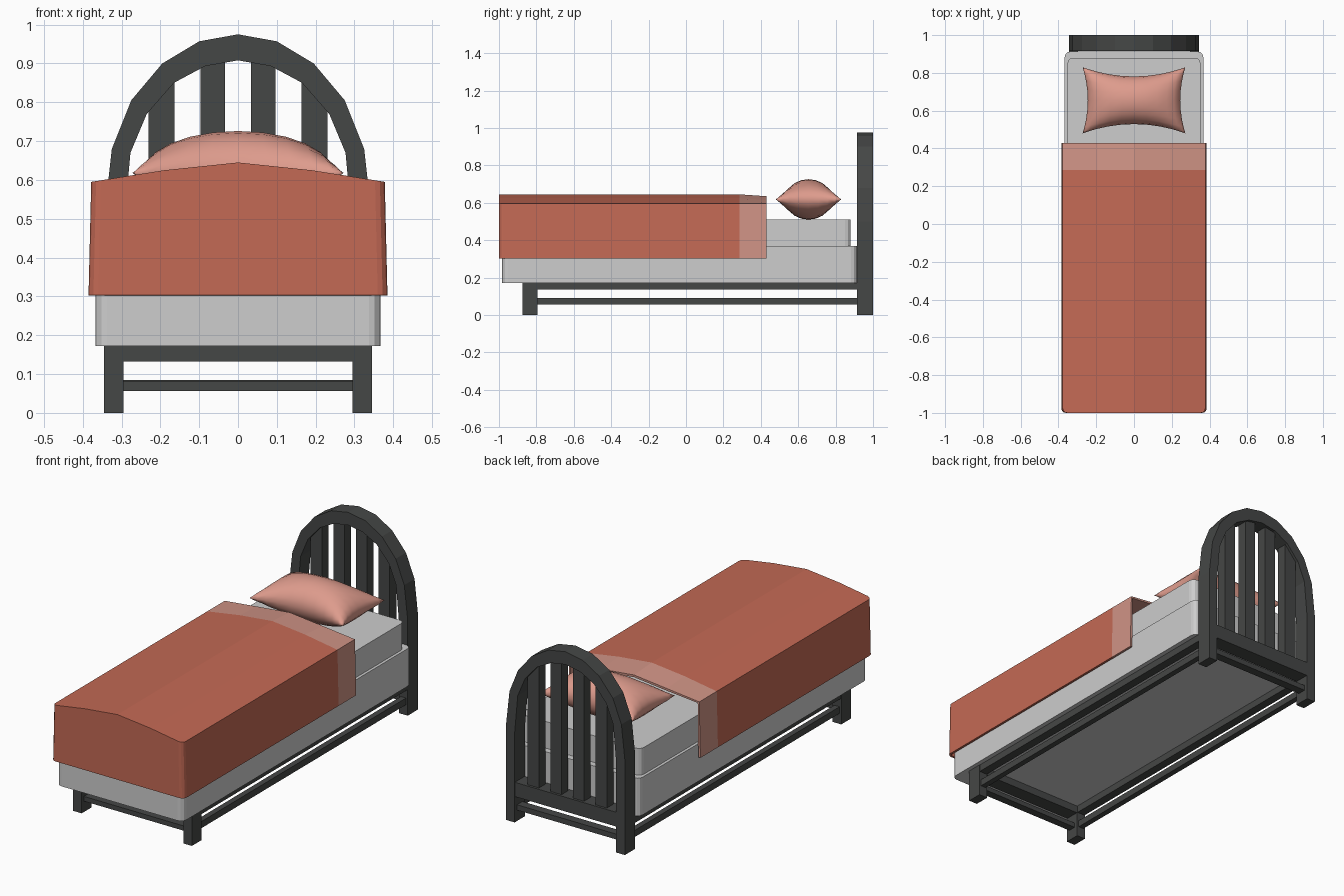
import bpy, bmesh, math

if "Cube" in bpy.data.objects:
    bpy.data.objects.remove(bpy.data.objects["Cube"])


def material(name, rgb):
    m = bpy.data.materials.new(name)
    m.diffuse_color = (*rgb, 1)
    m.use_nodes = True
    m.node_tree.nodes["Principled BSDF"].inputs["Base Color"].default_value = m.diffuse_color
    return m


FRAME = material("charcoal wood", (0.06, 0.063, 0.061))
LINEN = material("light grey linen", (0.61, 0.61, 0.61))
RED = material("terracotta blanket", (0.55, 0.142, 0.09))
FOLD = material("pale fold", (0.63, 0.295, 0.237))
PINK = material("pink pillow", (0.73, 0.33, 0.265))


def finish(bm, name, *mats):
    me = bpy.data.meshes.new(name)
    bm.to_mesh(me)
    bm.free()
    for m in mats:
        me.materials.append(m)
    ob = bpy.data.objects.new(name, me)
    bpy.context.collection.objects.link(ob)
    return ob


def box(name, mat, x, y, z, round_corner=0):
    bm = bmesh.new()
    bmesh.ops.create_cube(bm, size=1)
    for v in bm.verts:
        v.co = [r[0] if c < 0 else r[1] for r, c in zip((x, y, z), v.co)]
    if round_corner:
        edges = [e for e in bm.edges
                 if abs(e.verts[0].co.z - e.verts[1].co.z) > 0.01]
        bmesh.ops.bevel(bm, geom=edges, offset=round_corner, segments=3,
                        profile=0.5, affect='EDGES')
    return finish(bm, name, mat)


def prism(name, mat, pts, y0, y1):
    bm = bmesh.new()
    a = [bm.verts.new((x, y0, z)) for x, z in pts]
    b = [bm.verts.new((x, y1, z)) for x, z in pts]
    bm.faces.new(a)
    bm.faces.new(b[::-1])
    n = len(pts)
    for i in range(n):
        bm.faces.new((a[i], b[i], b[(i + 1) % n], a[(i + 1) % n]))
    bmesh.ops.recalc_face_normals(bm, faces=bm.faces)
    return finish(bm, name, mat)


# arched headboard frame including the rear legs
outer = [(.345, 0), (.345, .5), (.325, .68), (.275, .805), (.195, .9), (.1, .957), (0, .975)]
inner = [(.295, 0), (.295, .47), (.277, .67), (.235, .77), (.165, .85), (.085, .893), (0, .908)]


def mirrored(half):
    return half + [(-x, z) for x, z in half[-2::-1]]


prism("headboard_arch", FRAME, mirrored(outer) + mirrored(inner)[::-1], 0.915, 1.0)


def arch_z(x):
    for (x0, z0), (x1, z1) in zip(inner, inner[1:]):
        if x1 <= x <= x0 and x0 > x1:
            return z0 + (z1 - z0) * (x0 - x) / (x0 - x1)


# headboard slats
for side in (-1, 1):
    for i, (x0, x1) in enumerate(((.033, .097), (.164, .23))):
        pts = [(x0, .2), (x1, .2), (x1, arch_z(x1) + .02), (x0, arch_z(x0) + .02)]
        prism(f"headboard_slat_{i}_{side}", FRAME,
              [(side * x, z) for x, z in pts], 0.93, 0.985)

# cross rails and side rails
box("headboard_rail", FRAME, (-.297, .297), (.917, .998), (.135, .21))
box("rear_stretcher", FRAME, (-.297, .297), (.935, .98), (.057, .085))
box("front_rail", FRAME, (-.297, .297), (-.873, -.797), (.133, .172))
box("front_stretcher", FRAME, (-.297, .297), (-.857, -.815), (.057, .082))
for side in (-1, 1):
    def sx(a, b):
        return sorted((side * a, side * b))
    box(f"front_leg_{side}", FRAME, sx(.295, .345), (-.875, -.795), (0, .172))
    box(f"side_rail_{side}", FRAME, sx(.297, .343), (-.8, .92), (.135, .172))
    box(f"side_stretcher_{side}", FRAME, sx(.305, .335), (-.8, .92), (.055, .09))

# box spring and mattress
box("box_spring", LINEN, (-.367, .367), (-.983, .913), (.172, .37), 0.03)
box("mattress", LINEN, (-.352, .352), (-.97, .88), (.37, .51), 0.03)

# draped blanket with a pale folded end
section = [(-.385, .303), (-.378, .595), (-.19, .625), (0, .645),
           (.19, .625), (.378, .595), (.385, .303)]
bm = bmesh.new()
rows = []
for y, drop in ((-1.0, 0), (.285, 0), (.43, .01)):
    rows.append([bm.verts.new((x, y, z - (drop if z > .6 else 0))) for x, z in section])
for a, b in zip(rows, rows[1:]):
    for i in range(len(section) - 1):
        bm.faces.new((a[i], b[i], b[i + 1], a[i + 1]))
cap = bm.faces.new(rows[0])
bmesh.ops.recalc_face_normals(bm, faces=bm.faces)
cap.normal_update()
if cap.normal.y > 0:
    bmesh.ops.reverse_faces(bm, faces=bm.faces)
corners = [e for e in cap.edges if abs(e.verts[0].co.z - e.verts[1].co.z) > .2]
bmesh.ops.bevel(bm, geom=corners, offset=0.025, segments=3, profile=0.5, affect='EDGES')
for f in bm.faces:
    f.material_index = int(f.calc_center_median().y > .3)
blanket = finish(bm, "blanket", RED, FOLD)
mod = blanket.modifiers.new("thickness", 'SOLIDIFY')
mod.thickness = 0.012
mod.offset = -1

# plump pillow with pinched corners
bm = bmesh.new()
NU, NV = 12, 10
sheets = []
for s in (1, -1):
    grid = []
    for i in range(NU + 1):
        u = -math.cos(math.pi * i / NU)
        row = []
        for j in range(NV + 1):
            v = -math.cos(math.pi * j / NV)
            x = .272 * u * (1 - .1 * (1 - v * v))
            y = .655 + .175 * v * (1 - .28 * (1 - u * u))
            h = math.sqrt(max(0, (1 - u * u) * (1 - v * v)))
            row.append(bm.verts.new((x, y, .618 + s * .108 * h)))
        grid.append(row)
    for i in range(NU):
        for j in range(NV):
            q = (grid[i][j], grid[i + 1][j], grid[i + 1][j + 1], grid[i][j + 1])
            bm.faces.new(q if s > 0 else q[::-1])
bmesh.ops.remove_doubles(bm, verts=bm.verts, dist=0.0005)
for f in bm.faces:
    f.smooth = True
finish(bm, "pillow", PINK)
